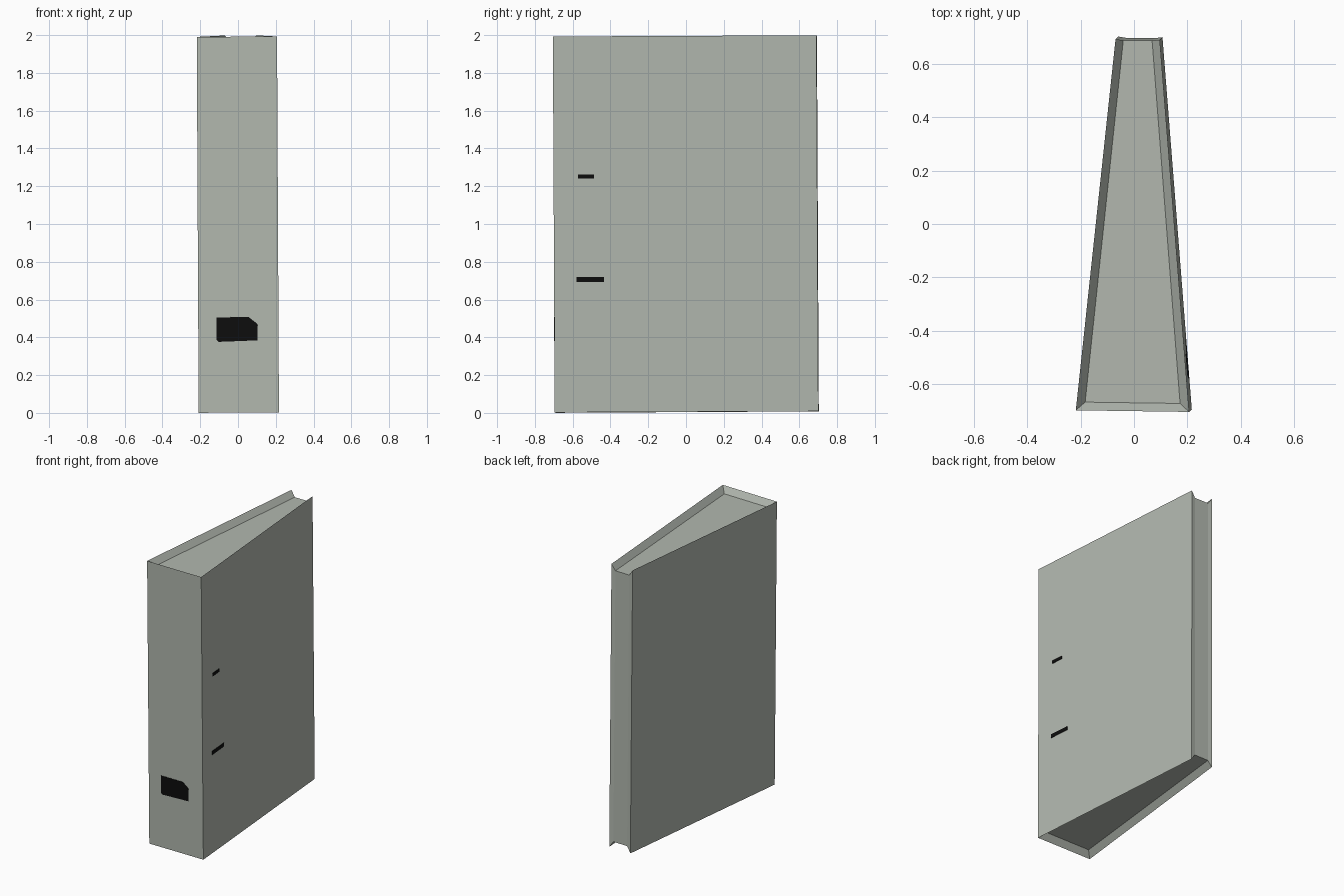
import bpy, bmesh, math
from mathutils import Matrix, Vector

if "Cube" in bpy.data.objects:
    bpy.data.objects.remove(bpy.data.objects["Cube"])


def material(name, color):
    m = bpy.data.materials.new(name)
    m.diffuse_color = (*color, 1)
    m.use_nodes = True
    m.node_tree.nodes["Principled BSDF"].inputs["Base Color"].default_value = m.diffuse_color
    return m


grey = material("grey_green", (0.445, 0.479, 0.429))
black = material("black", (0.004, 0.004, 0.004))

# The whole book leans very slightly
LEAN = (Matrix.Translation((0.009, 0, 1.0)) @ Matrix.Rotation(-0.014, 4, 'Z')
        @ Matrix.Rotation(0.005, 4, 'X') @ Matrix.Rotation(-0.005, 4, 'Y'))
FRONT, BACK, LEN, H = 0.2125, 0.083, 0.697, 0.995   # half sizes


def finish(bm, name, mat):
    bmesh.ops.transform(bm, matrix=LEAN, verts=bm.verts)
    bmesh.ops.recalc_face_normals(bm, faces=bm.faces)
    me = bpy.data.meshes.new(name)
    bm.to_mesh(me)
    bm.free()
    me.materials.append(mat)
    ob = bpy.data.objects.new(name, me)
    bpy.context.collection.objects.link(ob)


# Wedge-shaped cover with sunken page ends at top, bottom and back
bm = bmesh.new()


def ring(front, back, y0, y1, z):
    return [bm.verts.new(p) for p in
            ((-back, y1, z), (-front, y0, z), (front, y0, z), (back, y1, z))]


outer, inner = [], []
for s in (-1, 1):
    outer.append(ring(FRONT, BACK, -LEN, LEN, s * H))
    inner.append(ring(0.178, 0.054, -LEN + 0.031, LEN - 0.004, s * (H - 0.042)))
for i in range(3):
    # left, front and right covers
    bm.faces.new((outer[0][i], outer[0][i + 1], outer[1][i + 1], outer[1][i]))
    # sloped rims at both ends
    for o, n in zip(outer, inner):
        bm.faces.new((o[i], o[i + 1], n[i + 1], n[i]))
for n in inner:
    bm.faces.new(n)
for i in (0, 3):
    # narrow lips beside the back panel
    bm.faces.new((outer[0][i], outer[1][i], inner[1][i], inner[0][i]))
bm.faces.new((inner[0][0], inner[0][3], inner[1][3], inner[1][0]))
finish(bm, "book_cover", grey)


# Thin painted plates: outline in (u, z above ground) on a vertical face
def plate(name, outline, origin, u_axis, normal):
    bm = bmesh.new()
    f = bm.faces.new([bm.verts.new(origin + u_axis * u + Vector((0, 0, z - 1)) - normal * 0.001)
                      for u, z in outline])
    ext = bmesh.ops.extrude_face_region(bm, geom=[f], use_keep_orig=True)
    moved = [g for g in ext["geom"] if isinstance(g, bmesh.types.BMVert)]
    bmesh.ops.translate(bm, vec=normal * 0.004, verts=moved)
    finish(bm, name, black)


# Spine label with a clipped corner
plate("spine_label",
      [(-0.115, 0.39), (-0.105, 0.38), (0.10, 0.387), (0.10, 0.475), (0.055, 0.51), (-0.115, 0.51)],
      Vector((0, -LEN, 0)), Vector((1, 0, 0)), Vector((0, -1, 0)))

# Two small marks on the right cover
edge = Vector((BACK - FRONT, 2 * LEN, 0)).normalized()
side_normal = Vector((edge.y, -edge.x, 0))
for name, u0, u1, z0, z1 in (("upper_mark", 0.13, 0.215, 1.242, 1.264),
                             ("lower_mark", 0.12, 0.265, 0.695, 0.721)):
    plate(name, [(u0, z0), (u1, z0), (u1, z1), (u0, z1)],
          Vector((FRONT, -LEN, 0)), edge, side_normal)
